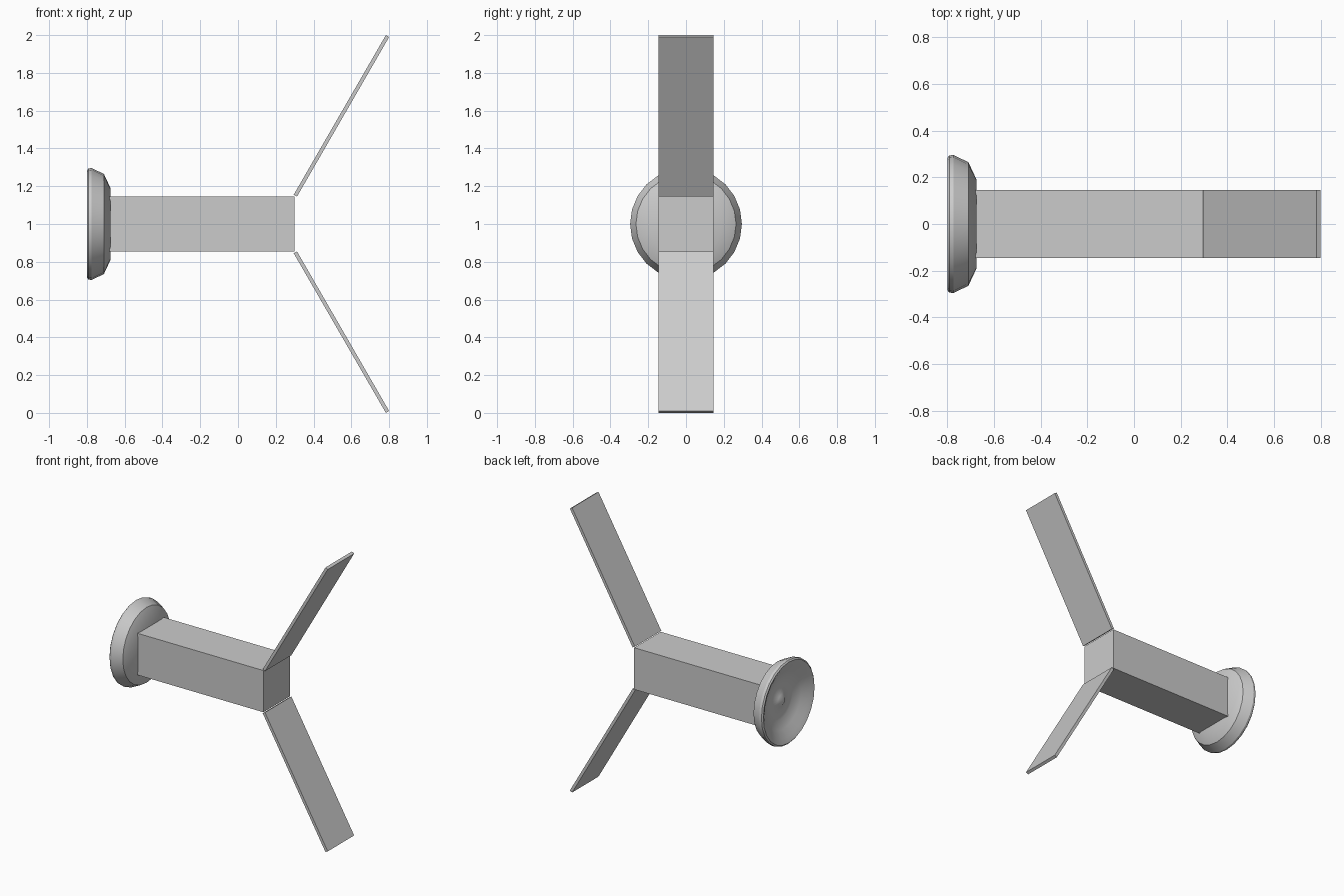
import bpy, bmesh, math
from mathutils import Vector, Matrix

cube = bpy.data.objects.get("Cube")
if cube:
    bpy.data.objects.remove(cube, do_unlink=True)

grey = bpy.data.materials.new("light_grey")
grey.use_nodes = True
colour = (0.6, 0.6, 0.6, 1)
grey.diffuse_color = colour
grey.node_tree.nodes["Principled BSDF"].inputs["Base Color"].default_value = colour


def add_object(name, bm):
    bmesh.ops.recalc_face_normals(bm, faces=bm.faces)
    mesh = bpy.data.meshes.new(name)
    bm.to_mesh(mesh)
    bm.free()
    mesh.materials.append(grey)
    obj = bpy.data.objects.new(name, mesh)
    bpy.context.collection.objects.link(obj)
    return obj


def add_box(name, centre, size, tilt=0):
    bm = bmesh.new()
    matrix = (Matrix.Translation(centre) @ Matrix.Rotation(tilt, 4, 'Y')
              @ Matrix.Diagonal((*size, 1)))
    bmesh.ops.create_cube(bm, size=1, matrix=matrix)
    return add_object(name, bm)


# Square body
WIDTH = 0.293
add_box("body", (-0.19, 0, 1), (0.98, WIDTH, WIDTH))

# Two thin panels spread at sixty degrees
for name, side in (("upper_panel", 1), ("lower_panel", -1)):
    add_box(name, (0.5475, 0, 1 + side * 0.5725), (0.976, WIDTH, 0.02),
            -side * math.radians(60))

# Dish: profile (x, radius) from the back, over the rim, to the central cone
profile = [(-0.675, 0), (-0.675, 0.19), (-0.71, 0.265), (-0.775, 0.296),
           (-0.792, 0.294), (-0.8, 0.284), (-0.785, 0.25), (-0.755, 0.2),
           (-0.73, 0.14), (-0.727, 0.09), (-0.742, 0.04), (-0.77, 0)]
bm = bmesh.new()
verts = [bm.verts.new((x, 0, 1 + r)) for x, r in profile]
edges = [bm.edges.new(pair) for pair in zip(verts, verts[1:])]
bmesh.ops.spin(bm, geom=verts + edges, cent=(0, 0, 1), axis=(1, 0, 0),
               angle=math.tau, steps=24, use_merge=True)
bmesh.ops.remove_doubles(bm, verts=bm.verts, dist=0.0005)
dish = add_object("dish", bm)
bpy.ops.object.select_all(action='DESELECT')
dish.select_set(True)
bpy.context.view_layer.objects.active = dish
bpy.ops.object.shade_smooth_by_angle(angle=math.radians(30))
